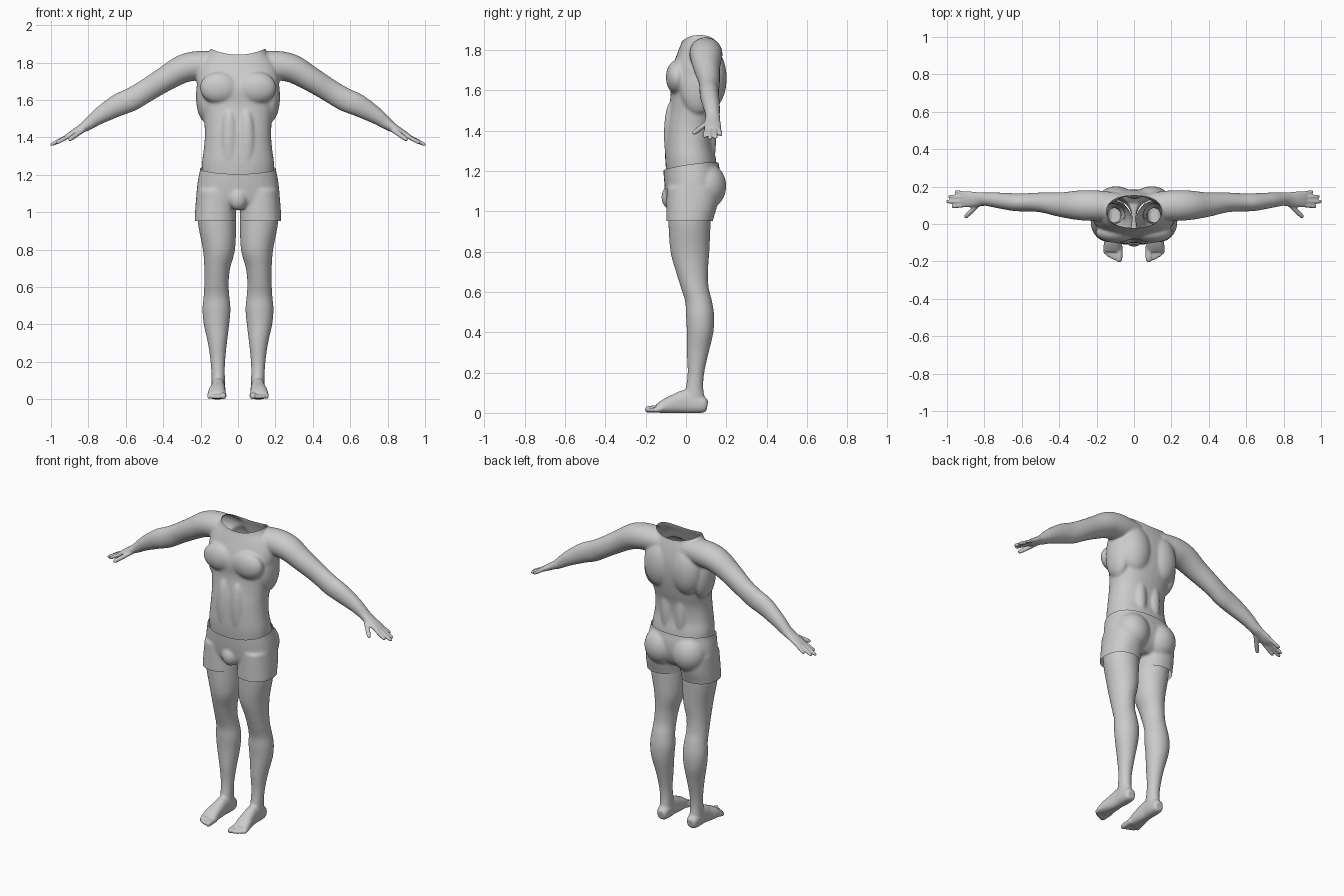
import bpy, bmesh, math
from mathutils import Vector, Matrix


def spline(rows, steps=5):
    # Catmull-Rom interpolation of the loft rows
    out = []
    for i in range(len(rows) - 1):
        p = [Vector(rows[min(max(i + k, 0), len(rows) - 1)]) for k in (-1, 0, 1, 2)]
        for s in range(steps):
            t = s / steps
            out.append(0.5 * (2 * p[1] + (p[2] - p[0]) * t
                              + (2 * p[0] - 5 * p[1] + 4 * p[2] - p[3]) * t ** 2
                              + (3 * p[1] - p[0] - 3 * p[2] + p[3]) * t ** 3))
    return out + [Vector(rows[-1])]


def loft(bm, rows, ref, tangent=None, n=2.0, seg=32):
    # rows: x, y, z, radius along ref, radius across ref
    rows = spline(rows)
    pts = [Vector(r[:3]) for r in rows]
    rings = []
    for i, r in enumerate(rows):
        t = Vector(tangent) if tangent else pts[min(i + 1, len(pts) - 1)] - pts[max(i - 1, 0)]
        t.normalize()
        u = Vector(ref)
        u = (u - t * u.dot(t)).normalized()
        v = t.cross(u)
        ring = []
        for k in range(seg):
            a = 2 * math.pi * k / seg
            c, s = math.cos(a), math.sin(a)
            c = math.copysign(abs(c) ** (2 / n), c)
            s = math.copysign(abs(s) ** (2 / n), s)
            ring.append(bm.verts.new(pts[i] + u * (r[3] * c) + v * (r[4] * s)))
        rings.append(ring)
    for a, b in zip(rings, rings[1:]):
        for k in range(seg):
            bm.faces.new((a[k], a[(k + 1) % seg], b[(k + 1) % seg], b[k]))
    bm.faces.new(rings[0][::-1])
    bm.faces.new(rings[-1])


def stack(bm, rows, n=2.0):
    # horizontal sections: z, centre x, half width, front y, back y
    loft(bm, [(cx, (f + b) / 2, z, w, (b - f) / 2) for z, cx, w, f, b in rows],
         (1, 0, 0), (0, 0, 1), n)


def blob(bm, centre, radii):
    m = Matrix.Translation(centre) @ Matrix.Diagonal((*radii, 1))
    bmesh.ops.create_uvsphere(bm, u_segments=32, v_segments=20, radius=1, matrix=m)


def digit(bm, a, b, r, ref):
    a, b = Vector(a), Vector(b)
    rows = [(*a.lerp(b, t), r * k, r * k) for t, k in
            ((0, 1), (0.4, 1), (0.8, 0.95), (0.95, 0.75), (1, 0.4))]
    loft(bm, rows, ref, seg=16)


def mirror(bm):
    d = bmesh.ops.duplicate(bm, geom=bm.verts[:] + bm.edges[:] + bm.faces[:])
    for e in d["geom"]:
        if isinstance(e, bmesh.types.BMVert):
            e.co.x *= -1


def cut(bm, point, normal, bend=0.0):
    # remove everything on the normal side of a plane bent along x
    for v in bm.verts:
        v.co.z -= bend * v.co.x ** 2
    bmesh.ops.bisect_plane(bm, geom=bm.verts[:] + bm.edges[:] + bm.faces[:],
                           plane_co=point, plane_no=normal, clear_outer=True)
    for v in bm.verts:
        v.co.z += bend * v.co.x ** 2


def fuse(bm, name, voxel, passes, is_soft):
    # weld overlapping volumes into one skin, then relax the soft areas more
    bmesh.ops.recalc_face_normals(bm, faces=bm.faces[:])
    me = bpy.data.meshes.new(name)
    bm.to_mesh(me)
    ob = bpy.data.objects.new(name, me)
    bpy.context.collection.objects.link(ob)
    mod = ob.modifiers.new("skin", 'REMESH')
    mod.mode = 'VOXEL'
    mod.voxel_size = voxel
    skin = bpy.data.meshes.new_from_object(
        ob.evaluated_get(bpy.context.evaluated_depsgraph_get()))
    ob.modifiers.clear()
    ob.data = skin
    bm.clear()
    bm.from_mesh(skin)
    soft = [v for v in bm.verts if is_soft(v.co)]
    for i in range(passes):
        bmesh.ops.smooth_vert(bm, verts=bm.verts[:] if i < 3 else soft, factor=0.5,
                              use_axis_x=True, use_axis_y=True, use_axis_z=True)
    return ob


def finish(bm, ob):
    for f in bm.faces:
        f.smooth = True
    bm.to_mesh(ob.data)
    bm.free()


# arm, hand and chest muscles of one side
bm = bmesh.new()
loft(bm, [(.09, .092, 1.785, .075, .07), (.20, .098, 1.785, .082, .078),
          (.29, .10, 1.768, .080, .076), (.385, .103, 1.715, .067, .067),
          (.49, .115, 1.65, .054, .062), (.57, .116, 1.603, .049, .063),
          (.64, .117, 1.573, .048, .060), (.74, .128, 1.515, .041, .045),
          (.80, .133, 1.47, .036, .032), (.84, .132, 1.446, .039, .023),
          (.885, .132, 1.42, .043, .018), (.915, .132, 1.405, .040, .012)], (0, 1, 0))
for base, tip, r in (((.895, .102, 1.412), (.975, .093, 1.368), .0115),
                     ((.90, .122, 1.412), (1.004, .119, 1.358), .0115),
                     ((.90, .143, 1.412), (.993, .147, 1.362), .0115),
                     ((.89, .162, 1.415), (.958, .173, 1.376), .0105),
                     ((.825, .112, 1.442), (.905, .034, 1.385), .0135)):
    digit(bm, base, tip, r, (0, 0, 1))
blob(bm, (.10, -.045, 1.665), (.105, .055, .085))    # pectoral
blob(bm, (.095, .125, 1.66), (.10, .077, .15))       # shoulder blade
blob(bm, (.17, .06, 1.62), (.055, .09, .14))         # side muscle
blob(bm, (.047, -.072, 1.38), (.045, .038, .17))     # abdominal
blob(bm, (.05, .10, 1.36), (.045, .05, .18))         # lower back
mirror(bm)
# trunk
stack(bm, [(1.12, 0, .19, -.09, .16), (1.25, 0, .194, -.103, .15), (1.33, 0, .184, -.102, .135),
           (1.42, 0, .177, -.097, .14), (1.50, 0, .184, -.085, .16), (1.58, 0, .200, -.077, .176),
           (1.66, 0, .218, -.082, .184), (1.73, 0, .22, -.063, .18), (1.80, 0, .195, -.037, .165),
           (1.85, 0, .155, -.019, .15), (1.93, 0, .135, -.010, .145)], 2.3)
body = fuse(bm, "torso_and_arms", .0052, 16, lambda c: abs(c.x) < .8)
cut(bm, (0, 0, 1.842), (0, 0, 1), 1.5)               # neck opening
cut(bm, (0, 0, 1.20), (0, .14, -1))                  # waist opening
finish(bm, body)

# legs with feet
bm = bmesh.new()
stack(bm, [(1.06, .115, .102, -.085, .125), (.94, .112, .102, -.087, .122),
           (.80, .102, .086, -.077, .116), (.70, .111, .069, -.05, .109),
           (.62, .115, .065, -.025, .113), (.55, .115, .069, -.004, .130),
           (.48, .115, .075, 0, .140), (.40, .115, .068, .004, .136),
           (.30, .110, .051, .004, .113), (.20, .108, .039, .008, .091),
           (.12, .106, .036, -.002, .086), (.05, .105, .036, -.02, .10)])
loft(bm, [(.105, .106, .035, .022, .025), (.105, .09, .038, .034, .038),
          (.105, .05, .047, .038, .050), (.106, 0, .056, .037, .058),
          (.108, -.05, .046, .041, .049), (.113, -.10, .034, .047, .037),
          (.115, -.145, .020, .046, .020)], (1, 0, 0), n=2.4)
for x, tip, r in ((.079, -.203, .018), (.102, -.194, .0125), (.120, -.186, .012),
                  (.137, -.175, .012), (.153, -.160, .012)):
    digit(bm, (x, -.115, .022), (x, tip, r * .9), r, (1, 0, 0))
mirror(bm)
legs = fuse(bm, "legs", .005, 10, lambda c: c.z > .08)
cut(bm, (0, 0, 1.0), (0, 0, 1))
for v in bm.verts:
    v.co.z = max(v.co.z, 0)                          # flat soles
finish(bm, legs)

# shorts
bm = bmesh.new()
stack(bm, [(1.12, .12, .10, -.095, .165), (1.03, .12, .108, -.097, .155),
           (.95, .121, .111, -.098, .133), (.89, .121, .111, -.096, .125)], 2.2)
blob(bm, (.098, .10, 1.125), (.105, .10, .115))      # buttock
mirror(bm)
stack(bm, [(1.30, 0, .198, -.110, .15), (1.23, 0, .203, -.113, .163), (1.18, 0, .213, -.111, .172),
           (1.12, 0, .221, -.105, .170), (1.06, 0, .222, -.094, .150),
           (1.02, 0, .215, -.07, .11)], 2.3)
blob(bm, (0, -.078, 1.07), (.05, .044, .06))         # front pouch
shorts = fuse(bm, "shorts", .006, 10, lambda c: True)
cut(bm, (0, 0, 1.22), (0, -.14, 1), .25)
cut(bm, (0, 0, .952), (0, 0, -1))
finish(bm, shorts)
